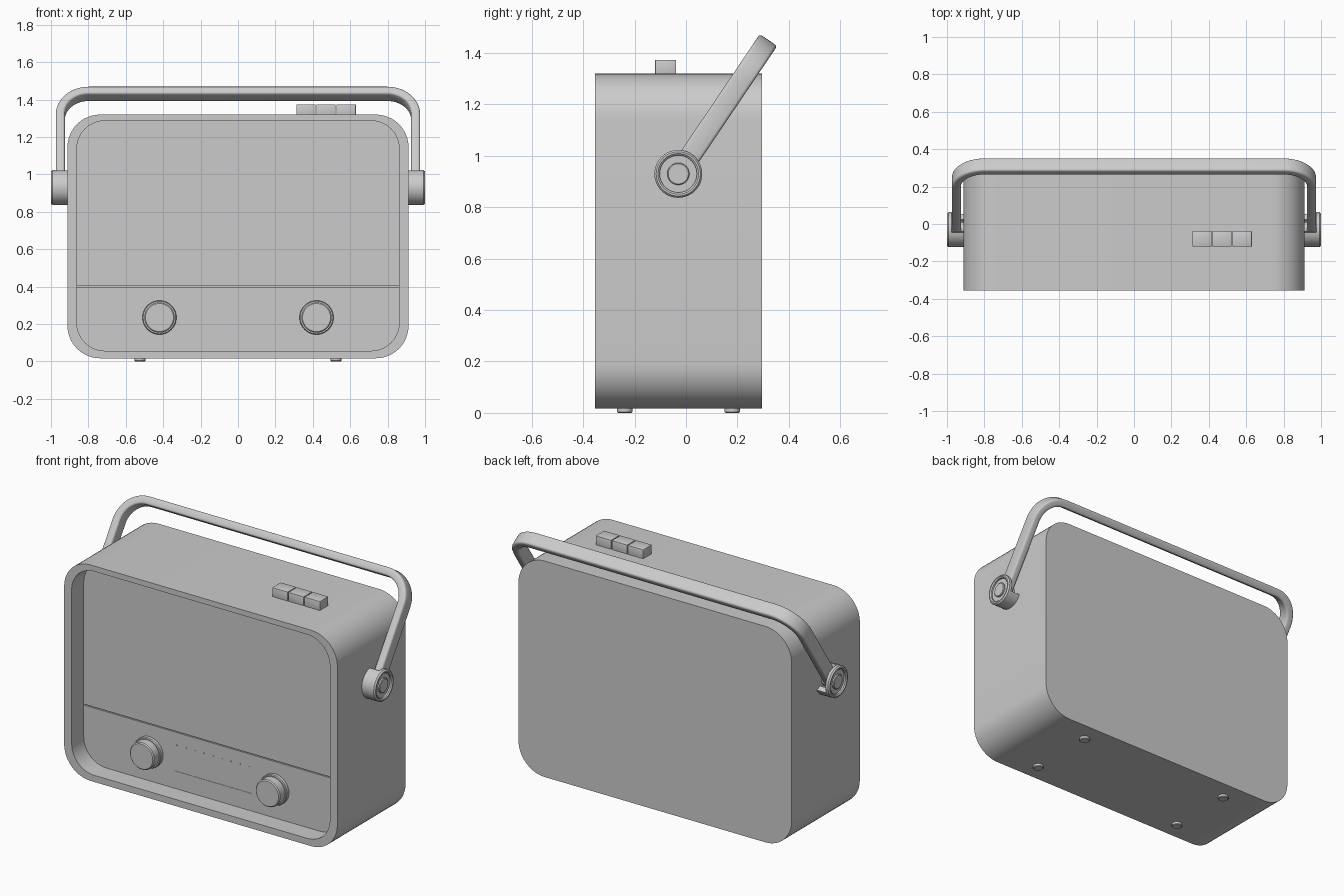
import bpy, bmesh, math
from mathutils import Matrix, Vector

if "Cube" in bpy.data.objects:
    bpy.data.objects.remove(bpy.data.objects["Cube"])


def finish(name, bm, mirror=False):
    bmesh.ops.remove_doubles(bm, verts=bm.verts, dist=1e-5)
    bmesh.ops.recalc_face_normals(bm, faces=bm.faces)
    me = bpy.data.meshes.new(name)
    bm.to_mesh(me)
    bm.free()
    ob = bpy.data.objects.new(name, me)
    bpy.context.collection.objects.link(ob)
    bpy.ops.object.select_all(action='DESELECT')
    ob.select_set(True)
    bpy.context.view_layer.objects.active = ob
    bpy.ops.object.shade_smooth_by_angle(angle=math.radians(35))
    if mirror:
        ob.modifiers.new("mirror_x", 'MIRROR')
    return ob


def rounded_rect(w, z0, z1, r, n=12):
    """Points (x, z) running counter-clockwise."""
    pts = []
    corners = [(w - r, z0 + r, -90), (w - r, z1 - r, 0), (r - w, z1 - r, 90), (r - w, z0 + r, 180)]
    for cx, cz, a0 in corners:
        for i in range(n + 1):
            a = math.radians(a0 + 90 * i / n)
            pts.append((cx + r * math.cos(a), cz + r * math.sin(a)))
    return pts


def skin(bm, rings, cap=True, closed=False):
    vs = [[bm.verts.new(p) for p in ring] for ring in rings]
    n = len(vs[0])
    pairs = list(zip(vs, vs[1:])) + ([(vs[-1], vs[0])] if closed else [])
    for a, b in pairs:
        for i in range(n):
            j = (i + 1) % n
            bm.faces.new((a[i], a[j], b[j], b[i]))
    if cap:
        bm.faces.new(vs[0])
        bm.faces.new(vs[-1])


def lathe(bm, profile, centre, axis, n=40):
    """Profile of (radius, height) spun round an axis through centre."""
    q = Vector((0, 0, 1)).rotation_difference(Vector(axis))
    skin(bm, [[Vector(centre) + q @ Vector((r * math.cos(2 * math.pi * i / n),
                                            r * math.sin(2 * math.pi * i / n), h))
               for i in range(n)] for r, h in profile])


def box(name, x0, x1, y0, y1, z0, z1, bev=0):
    bm = bmesh.new()
    bmesh.ops.create_cube(bm, size=1)
    for v in bm.verts:
        v.co = Vector(((x0 + x1) / 2 + v.co.x * (x1 - x0), (y0 + y1) / 2 + v.co.y * (y1 - y0),
                       (z0 + z1) / 2 + v.co.z * (z1 - z0)))
    if bev:
        bmesh.ops.bevel(bm, geom=bm.edges[:], offset=bev, segments=2, affect='EDGES', profile=0.5)
    return finish(name, bm)


FRONT, BACK, PANEL = -0.355, 0.295, -0.24

# Cabinet shell with recessed front
outer = rounded_rect(0.912, 0.017, 1.32, 0.175)
inner = rounded_rect(0.862, 0.057, 1.287, 0.15)
bm = bmesh.new()
skin(bm, [[(x, y, z) for x, z in loop] for loop, y in
          ((outer, BACK), (outer, FRONT), (inner, FRONT), (inner, PANEL + 0.012))])
finish("cabinet", bm)

# Speaker panel and control panel with a thin gap between them
upper = [p for p in inner if p[1] > 0.41]
lower = [p for p in inner if p[1] < 0.39]
split = next(i for i, p in enumerate(lower) if p[0] < -0.861 or i == len(lower) - 1)
lower = sorted(lower, key=lambda p: math.atan2(p[1] - 0.3, p[0]) % (2 * math.pi))
lower = [p for p in inner[:13]] + [(0.862, 0.397), (-0.862, 0.397)] + inner[-13:]
upper = [(0.862, 0.403)] + upper + [(-0.862, 0.403)]
for name, pts in (("speaker_panel", upper), ("control_panel", lower)):
    bm = bmesh.new()
    skin(bm, [[(x, y, z) for x, z in pts] for y in (PANEL, PANEL + 0.013)])
    finish(name, bm)

# Control knobs
bm = bmesh.new()
lathe(bm, [(0.086, 0), (0.091, 0.004), (0.091, 0.022), (0.087, 0.027), (0.081, 0.027),
           (0.081, 0.074), (0.075, 0.08)], (0.42, PANEL, 0.235), (0, -1, 0), 48)
finish("knobs", bm, True)

# Tuning scale: row of dots and a line
bm = bmesh.new()
for i in range(9):
    lathe(bm, [(0.004, 0), (0.004, 0.002)], (-0.24 + 0.06 * i, PANEL, 0.32), (0, -1, 0), 10)
finish("scale_dots", bm)
box("scale_line", -0.255, 0.255, PANEL - 0.002, PANEL + 0.002, 0.157, 0.163)

# Push buttons on top
for i in range(3):
    x = 0.312 + 0.1075 * i
    box(f"push_button_{i + 1}", x, x + 0.103, -0.12, -0.038, 1.31, 1.374, 0.002)

# Feet
bm = bmesh.new()
for y in (-0.238, 0.18):
    lathe(bm, [(0.026, 0), (0.03, 0.004), (0.03, 0.025)], (0.524, y, 0), (0, 0, 1), 24)
finish("feet", bm, True)

# Handle hubs: outer cap with ring and pivot, plus a partial wall leaving room for the arm
PIVOT = Vector((0, -0.03, 0.93))
bm = bmesh.new()
lathe(bm, [(0.04, 0.9), (0.04, 0.974), (0.091, 0.974), (0.093, 0.976), (0.093, 0.992),
           (0.086, 1.0), (0.079, 1.0), (0.072, 0.994), (0.072, 0.985), (0.043, 0.985),
           (0.043, 0.993), (0.039, 0.996)], PIVOT, (1, 0, 0), 48)
finish("hub_caps", bm, True)
bm = bmesh.new()
rings = []
for i in range(33):
    a = math.radians(100 + 235 * i / 32)
    d = Vector((0, math.cos(a), math.sin(a)))
    rings.append([PIVOT + d * r + Vector((x, 0, 0)) for r, x in
                  ((0.06, 0.905), (0.093, 0.905), (0.093, 0.976), (0.06, 0.976))])
skin(bm, rings)
finish("hub_walls", bm, True)

# Carrying handle: flat strip bent into a U and tilted back
def u_path(w, top, r, n=14):
    pts = [(w, 0.0)]
    for k in range(2 * n + 2):
        right = k <= n
        a = math.radians(90 * (k if right else k - 1) / n)
        pts.append(((w - r if right else r - w) + r * math.cos(a), top - r + r * math.sin(a)))
    return pts + [(-w, 0.0)]

bm = bmesh.new()
rings = []
for (xo, zo), (xi, zi) in zip(u_path(0.974, 0.628, 0.175), u_path(0.926, 0.58, 0.127)):
    o, i = Vector((xo, 0, zo)), Vector((xi, 0, zi))
    h, e = 0.041, 0.012
    section = []
    # rounded corners of the strip section
    for su, sv, a0 in ((1, 1, 0), (0, 1, 90), (0, -1, 180), (1, -1, 270)):
        for k in range(4):
            a = math.radians(a0 + 30 * k)
            u = (0.048 - e if su else e) + e * math.cos(a)
            v = sv * (h - e) + e * math.sin(a)
            section.append(i + (o - i) * (u / 0.048) + Vector((0, v, 0)))
    rings.append(section)
skin(bm, rings)
# round eyes at the arm ends
for s in (1, -1):
    lathe(bm, [(0.041, 0.928), (0.041, 0.972)], (0, 0, 0), (s, 0, 0), 32)
bm.transform(Matrix.Translation(PIVOT) @ Matrix.Rotation(math.radians(-34), 4, 'X'))
finish("carrying_handle", bm)
